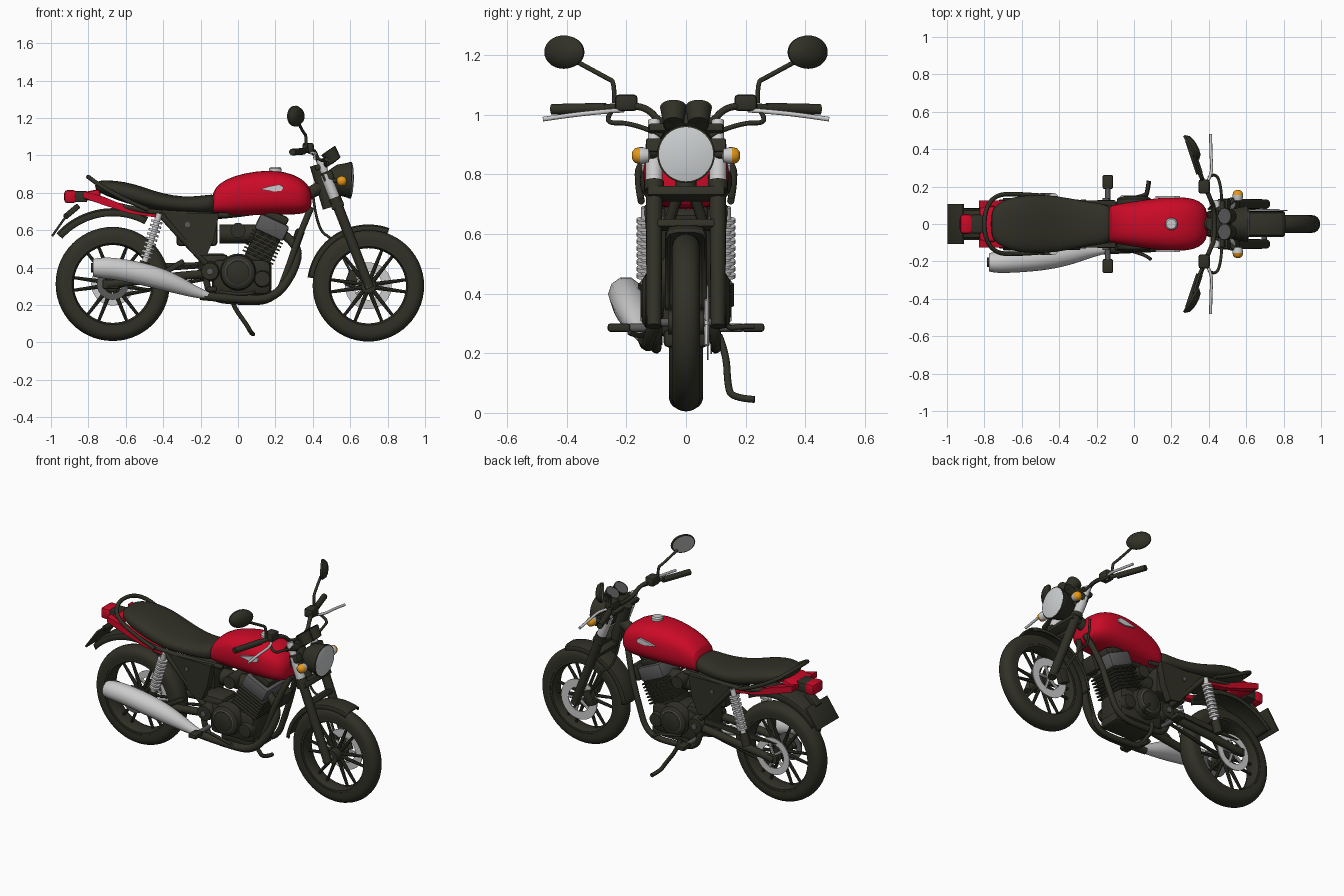
import bpy, bmesh
from math import sin, cos, pi, radians
from mathutils import Vector, Matrix

if "Cube" in bpy.data.objects:
    bpy.data.objects.remove(bpy.data.objects["Cube"])


def material(name, r, g, b):
    m = bpy.data.materials.new(name)
    m.use_nodes = True
    m.diffuse_color = (r, g, b, 1)
    m.node_tree.nodes["Principled BSDF"].inputs["Base Color"].default_value = (r, g, b, 1)
    return m


black = material("warm black", .03, .03, .02)
red = material("red paint", .6, .003, .02)
silver = material("silver", .6, .6, .6)
grey = material("dark grey metal", .1, .1, .1)
orange = material("orange lens", .8, .32, .01)
lens = material("clear lens", .62, .64, .65)
glass = material("mirror glass", .3, .3, .3)


def finish(name, me, mat):
    """Link a mesh, smooth it and keep hard edges sharp."""
    me.materials.clear()
    me.materials.append(mat)
    me.shade_smooth()
    me.set_sharp_from_angle(angle=radians(38))
    ob = bpy.data.objects.new(name, me)
    bpy.context.collection.objects.link(ob)
    return ob


def from_bm(name, bm, mat):
    bmesh.ops.remove_doubles(bm, verts=bm.verts, dist=1e-5)
    bmesh.ops.recalc_face_normals(bm, faces=bm.faces)
    me = bpy.data.meshes.new(name)
    bm.to_mesh(me)
    bm.free()
    return finish(name, me, mat)


def skin(name, rings, mat, caps=True, closed=True, loop=False):
    """Bridge a list of point rings."""
    bm = bmesh.new()
    vs = [[bm.verts.new(p) for p in ring] for ring in rings]
    n = len(vs[0])
    for i in range(len(vs) if loop else len(vs) - 1):
        a, b = vs[i], vs[(i + 1) % len(vs)]
        for j in range(n if closed else n - 1):
            k = (j + 1) % n
            bm.faces.new((a[j], a[k], b[k], b[j]))
    if caps:
        bm.faces.new(vs[0])
        bm.faces.new(vs[-1])
    return from_bm(name, bm, mat)


def revolve(name, prof, origin, axis, mat, n=40, sx=1, sy=1, loop=False):
    """Spin (radius, height) points around an axis."""
    rot = Vector(axis).to_track_quat('Z', 'Y')
    o = Vector(origin)
    rings = [[o + rot @ Vector((sx * r * cos(2 * pi * i / n), sy * r * sin(2 * pi * i / n), h))
              for i in range(n)] for r, h in prof]
    return skin(name, rings, mat, caps=False, loop=loop)


def rod(name, a, b, r, mat, r2=None, n=16):
    a, b = Vector(a), Vector(b)
    d = b - a
    end = r if r2 is None else r2
    return revolve(name, [(0, 0), (r, 0), (end, d.length), (0, d.length)], a, d, mat, n)


def tube(name, pts, r, mat, radii=None):
    cu = bpy.data.curves.new(name, 'CURVE')
    cu.dimensions, cu.bevel_depth, cu.bevel_resolution = '3D', r, 3
    cu.use_fill_caps = True
    sp = cu.splines.new('NURBS')
    sp.points.add(len(pts) - 1)
    for i, p in enumerate(pts):
        sp.points[i].co = (*p, 1)
        sp.points[i].radius = radii[i] if radii else 1
    sp.use_endpoint_u, sp.order_u, sp.resolution_u = True, 3, 6
    tmp = bpy.data.objects.new("tmp", cu)
    bpy.context.collection.objects.link(tmp)
    dg = bpy.context.evaluated_depsgraph_get()
    me = bpy.data.meshes.new_from_object(tmp.evaluated_get(dg))
    bpy.data.objects.remove(tmp)
    return finish(name, me, mat)


def box(name, c, size, mat, tilt=0, bevel=.008):
    """Bevelled box, tilted around y."""
    bm = bmesh.new()
    mx = Matrix.Translation(c) @ Matrix.Rotation(radians(tilt), 4, 'Y') @ Matrix.Diagonal((*size, 1))
    bmesh.ops.create_cube(bm, size=1, matrix=mx)
    if bevel:
        bmesh.ops.bevel(bm, geom=bm.edges[:], offset=bevel, segments=2, affect='EDGES', profile=.5)
    return from_bm(name, bm, mat)


def plate(name, outline, y0, y1, mat):
    return skin(name, [[(x, y, z) for x, z in outline] for y in (y0, y1)], mat)


def loft(name, stations, mat, power=2.6, n=24):
    """Rounded sections along x: (x, bottom, top, half width)."""
    def se(v):
        return abs(v) ** (2 / power) * (1 if v > 0 else -1)
    rings = [[(x, w * se(cos(2 * pi * i / n)), (b + t) / 2 + (t - b) / 2 * se(sin(2 * pi * i / n)))
              for i in range(n)] for x, b, t, w in stations]
    ob = skin(name, rings, mat)
    ob.modifiers.new("smooth", 'SUBSURF').levels = 1
    return ob


def fender(name, cx, cz, R, w, a0, a1, drop):
    rings = []
    for i in range(25):
        a = radians(a0 + (a1 - a0) * i / 24)
        rings.append([(cx + (R - d) * cos(a), y * w, cz + (R - d) * sin(a))
                      for y, d in ((-1, drop), (-.85, drop / 4), (-.4, 0), (.4, 0), (.85, drop / 4), (1, drop))])
    ob = skin(name, rings, black, caps=False, closed=False)
    ob.modifiers.new("thickness", 'SOLIDIFY').thickness = .008
    return ob


# Wheels: tyre, rim, hub, spokes and brake disc
def wheel(pre, cx, cz, R, w, disc):
    c = (cx, 0, cz)
    ax = (0, 1, 0)
    inner = R - .075
    tyre = [(inner + .075 * max(0, sin(t)) ** .75, -w * cos(t) * (.8 + .2 * sin(t)))
            for t in (pi * i / 14 for i in range(15))]
    revolve(pre + "_tyre", tyre, c, ax, black, 56, loop=True)
    h = w * .75
    rim = [(inner + .006, -h), (inner + .006, h), (inner - .012, h), (inner - .022, h / 2),
           (inner - .022, -h / 2), (inner - .012, -h)]
    revolve(pre + "_rim", rim, c, ax, black, 56, loop=True)
    rod(pre + "_hub", (cx, -.06, cz), (cx, .06, cz), .04, black, n=24)
    rod(pre + "_axle", (cx, -.13, cz), (cx, .13, cz), .014, grey)
    for i in range(6):
        for off in (-.16, .16):
            a, b = i * pi / 3 + off * 1.8, i * pi / 3 + off
            rod(pre + "_spoke", (cx + .03 * cos(a), 0, cz + .03 * sin(a)),
                (cx + (inner - .01) * cos(b), 0, cz + (inner - .01) * sin(b)), .012, black, .008, 8)
    y = w + .012
    ring = [(.075, y), (disc, y), (disc, y + .006), (.075, y + .006)]
    revolve(pre + "_brake_disc", ring, c, ax, silver, 48, loop=True)
    for i in range(5):
        a = i * 2 * pi / 5
        rod(pre + "_disc_arm", (cx, y, cz), (cx + .08 * cos(a), y, cz + .08 * sin(a)), .009, silver, n=8)


wheel("front", .697, .303, .298, .058, .125)
wheel("rear", -.67, .313, .305, .07, .115)
fender("front_fender", .697, .303, .328, .07, 70, 172, .03)
fender("rear_fender", -.67, .313, .405, .085, 62, 138, .04)

# Tank, filler cap and side badges
loft("fuel_tank", [(-.14, .695, .775, .085), (-.125, .685, .83, .1), (-.06, .68, .878, .112), (.04, .68, .908, .128),
                   (.15, .68, .922, .143), (.25, .682, .915, .147), (.33, .685, .885, .135),
                   (.375, .695, .845, .105), (.395, .73, .8, .06)], red)
revolve("filler_cap", [(0, .02), (.026, .02), (.033, .012), (.034, -.02)], (.2, 0, .917), (0, 0, 1), silver, 24)
for s in (1, -1):
    plate("tank_badge", [(.115, .82), (.17, .835), (.22, .845), (.245, .83), (.235, .812), (.19, .806)],
          s * .138, s * .15, silver)

# Seat, side covers and tail
loft("seat", [(-.765, .82, .855, .06), (-.74, .8, .867, .105), (-.66, .765, .868, .145), (-.55, .73, .848, .158),
              (-.45, .705, .81, .155), (-.35, .695, .785, .14), (-.25, .69, .778, .12),
              (-.16, .69, .79, .108), (-.115, .7, .795, .095)], black)
for s in (1, -1):
    plate("side_cover", [(-.4, .69), (-.1, .69), (-.13, .55), (-.17, .46), (-.24, .47)], s * .08, s * .125, black)
    rod("cover_bolt", (-.27, s * .12, .63), (-.27, s * .132, .63), .014, grey)
    plate("tail_panel", [(-.83, .81), (-.72, .78), (-.6, .73), (-.42, .685), (-.42, .665), (-.58, .69),
                         (-.72, .735), (-.83, .775)], s * .085, s * .125, red)
    tube("seat_rail", [(-.05, s * .08, .68), (-.4, s * .12, .69), (-.6, s * .12, .72), (-.82, s * .08, .78)], .014, black)
    # Rear shocks and swing arm
    top, low = Vector((-.42, s * .135, .69)), Vector((-.52, s * .135, .36))
    rod("shock_body", top, low, .016, silver)
    for i in range(9):
        p = top.lerp(low, .12 + i * .07)
        rod("shock_coil", p, p + (low - top) * .035, .031, silver)
    rod("shock_sleeve", top.lerp(low, .78), low, .026, black)
    tube("swing_arm", [(-.13, s * .09, .37), (-.3, s * .11, .36), (-.7, s * .115, .31)], .024, black)
    box("axle_block", (-.68, s * .115, .312), (.09, .03, .05), black)
    # Frame tubes
    tube("frame_cradle", [(.39, s * .03, .72), (.33, s * .08, .58), (.27, s * .09, .4), (.2, s * .1, .22),
                          (.0, s * .1, .215), (-.18, s * .1, .24), (-.17, s * .1, .4)], .018, black)
    tube("frame_rear_strut", [(-.17, s * .1, .42), (-.25, s * .11, .5), (-.42, s * .125, .69)], .016, black)
    # Foot pegs
    rod("peg_bracket", (-.14, s * .09, .285), (-.14, s * .19, .285), .014, grey)
    box("foot_peg", (-.14, s * .225, .286), (.055, .075, .028), black)
tube("grab_rail", [(-.48, .15, .71), (-.6, .16, .76), (-.74, .16, .84), (-.8, .07, .885), (-.8, -.07, .885),
                   (-.74, -.16, .84), (-.6, -.16, .76), (-.48, -.15, .71)], .012, black)
box("tail_cowl", (-.78, 0, .79), (.09, .19, .045), red, -12, .015)
box("tail_light_housing", (-.84, 0, .78), (.07, .1, .06), black)
box("tail_light", (-.897, 0, .78), (.064, .105, .07), red, 0, .016)
box("number_plate", (-.953, 0, .627), (.012, .215, .145), black, 35, .003)
box("plate_bracket", (-.89, 0, .7), (.1, .06, .03), black, -40)

# Engine
box("crankcase", (.02, 0, .35), (.32, .2, .2), black, 0, .04)
box("gearbox", (-.13, 0, .4), (.16, .16, .15), black, 0, .03)
box("sump", (.06, 0, .25), (.26, .15, .06), black, 0, .015)
for s in (1, -1):
    revolve("crank_cover", [(0, .15), (.07, .148), (.09, .135), (.1, .08)], (0, 0, .375), (0, s, 0), black, 32)
    revolve("cover_ring", [(.06, .151), (.065, .153), (.07, .15)], (0, 0, .375), (0, s, 0), grey, 32)
    revolve("gear_cover", [(0, .13), (.045, .127), (.055, .08)], (-.15, 0, .38), (0, s, 0), black, 24)
    revolve("front_cover", [(0, .125), (.04, .122), (.05, .08)], (.13, 0, .34), (0, s, 0), black, 24)
    rod("cover_bolt", (-.15, s * .12, .38), (-.15, s * .138, .38), .018, grey)
up = Vector((.42, 0, .9)).normalized()
base = Vector((.09, 0, .42))
box("cylinder", base + up * .09, (.14, .16, .2), black, 25)
for i in range(7):
    box("cylinder_fin", base + up * (.04 + i * .02), (.18, .2, .009), black, 25, .002)
box("cylinder_head", base + up * .215, (.17, .2, .09), grey, 25, .015)
box("valve_cover", base + up * .275, (.13, .15, .05), black, 25, .015)
rod("carburettor", (-.1, 0, .58), (.1, 0, .58), .05, black)
rod("carburettor_bowl", (.0, -.09, .6), (.0, .09, .6), .04, black)
box("air_box", (-.22, 0, .6), (.22, .15, .17), black, 0, .02)
tube("frame_backbone", [(.45, 0, .84), (.3, 0, .72), (-.15, 0, .69)], .035, black)
box("horn", (.32, 0, .56), (.05, .1, .1), black, 20, .015)

# Exhaust
tube("exhaust_pipe", [(.24, -.04, .58), (.33, -.06, .52), (.3, -.09, .38), (.2, -.12, .24), (.05, -.13, .225),
                      (-.2, -.14, .25)], .024, black)
tube("muffler", [(-.12, -.135, .238), (-.22, -.145, .265), (-.34, -.165, .315), (-.48, -.185, .36),
                 (-.65, -.2, .395), (-.75, -.205, .4), (-.775, -.205, .4)], .06, silver,
     [.25, .5, .88, 1.05, 1.02, .95, .8])
rod("muffler_outlet", (-.76, -.205, .4), (-.785, -.205, .4), .025, black)
box("muffler_bracket", (-.35, -.13, .4), (.14, .02, .03), black, -30)

# Chain, sprocket and stand on the far side
revolve("sprocket", [(.05, .0), (.085, .0), (.085, .006), (.05, .006)], (-.67, -.085, .313), (0, 1, 0), grey, 32, loop=True)
for z in (-.07, .06):
    rod("chain_run", (-.15, .075, .38 + z / 2), (-.67, .075, .313 + z), .01, black, n=8)
plate("chain_guard", [(-.2, .43), (-.5, .42), (-.7, .4), (-.5, .385), (-.2, .4)], .085, .1, black)
tube("side_stand", [(-.04, .11, .26), (-.03, .135, .2), (.05, .14, .09), (.07, .155, .05), (.08, .23, .045)], .012, black)
tube("gear_lever", [(-.06, .13, .3), (.05, .15, .28), (.075, .17, .29), (.075, .23, .29)], .009, black)
tube("brake_lever", [(-.1, -.13, .27), (.05, -.15, .25), (.09, -.19, .27)], .009, black)


# Front fork
def fork(z, y=0.0):
    return Vector((.7 - (z - .303) * .39, y, z))


for s in (1, -1):
    y = s * .107
    rod("fork_lower", fork(.29, y), fork(.76, y), .025, black, .028)
    rod("fork_tube", fork(.74, y), fork(.98, y), .021, silver)
    rod("fork_shroud", fork(.76, y), fork(.9, y), .029, silver)
    rod("fork_collar", fork(.745, y), fork(.775, y), .034, black)
    box("headlight_bracket", fork(.89, y) + Vector((.01, 0, 0)), (.06, .055, .05), black, -20)
    # Turn signals
    rod("signal_stem", (.5, s * .1, .865), (.555, s * .145, .865), .012, black)
    revolve("signal_body", [(0, .0), (.022, .005), (.028, .025), (.028, .035)], (.555, s * .12, .863), (0, s, 0), silver, 20)
    revolve("signal_lens", [(.028, .035), (.025, .05), (.014, .06), (0, .062)], (.555, s * .12, .863), (0, s, 0), orange, 20)
    # Handlebar half with controls and mirror
    tube("handlebar", [(.43, 0, .965), (.43, s * .08, .965), (.41, s * .13, 1.025), (.38, s * .2, 1.03),
                       (.35, s * .28, 1.022), (.29, s * .45, 1.018)], .012, black)
    rod("grip", (.35, s * .27, 1.022), (.29, s * .45, 1.018), .018, black)
    box("switch_box", (.375, s * .2, 1.04), (.06, .075, .055), black, 0, .012)
    tube("hand_lever", [(.38, s * .21, 1.015), (.42, s * .26, 1.012), (.41, s * .38, 1.0), (.41, s * .48, .985)], .008, silver)
    tube("cable", [(.4, s * .25, 1.01), (.44, s * .28, .97), (.47, s * .18, .975), (.47, s * .08, .93)], .008, black)
    tube("mirror_stem", [(.365, s * .24, 1.04), (.365, s * .24, 1.11), (.35, s * .26, 1.12), (.32, s * .37, 1.18)], .008, black)
    c, d = (.31, s * .41, 1.21), (-.85, -.5 * s, 0)
    revolve("mirror_shell", [(.058, .012), (.064, .012), (.066, 0), (.05, -.02), (.025, -.028), (0, -.03)],
            c, d, black, 28, 1.15, .85)
    revolve("mirror_glass", [(0, .011), (.059, .011)], c, d, glass, 28, 1.15, .85)
box("lower_yoke", fork(.735), (.07, .26, .035), black, -21)
box("upper_yoke", fork(.945), (.08, .25, .03), black, -21)
rod("steering_head", fork(.72) - Vector((.05, 0, 0)), fork(.95) - Vector((.03, 0, 0)), .035, black)
box("fender_bridge", fork(.63), (.05, .2, .03), black, -21)
box("brake_caliper", (.61, .085, .34), (.06, .045, .09), black, 20)
tube("brake_hose", [(.61, .1, .36), (.52, .13, .55), (.42, .1, .6), (.4, .08, .8)], .007, black)

# Headlight and instruments
nose = (1, 0, -.03)
revolve("headlight_shell", [(0, -.12), (.05, -.11), (.08, -.07), (.093, -.01), (.097, .0), (.097, .012), (.088, .014)],
        (.595, 0, .868), nose, black)
revolve("headlight_lens", [(.09, .0), (.091, .014), (.06, .021), (0, .025)], (.595, 0, .868), nose, lens)
box("instrument_base", (.48, 0, .97), (.08, .15, .05), black, -30, .015)
for s in (1, -1):
    revolve("gauge_cup", [(0, -.04), (.035, -.035), (.045, .03), (.04, .033)], (.5, s * .042, 1.0), (-.55, 0, .8), black, 28)
    revolve("gauge_face", [(0, .028), (.041, .029)], (.5, s * .042, 1.0), (-.55, 0, .8), grey, 28)
